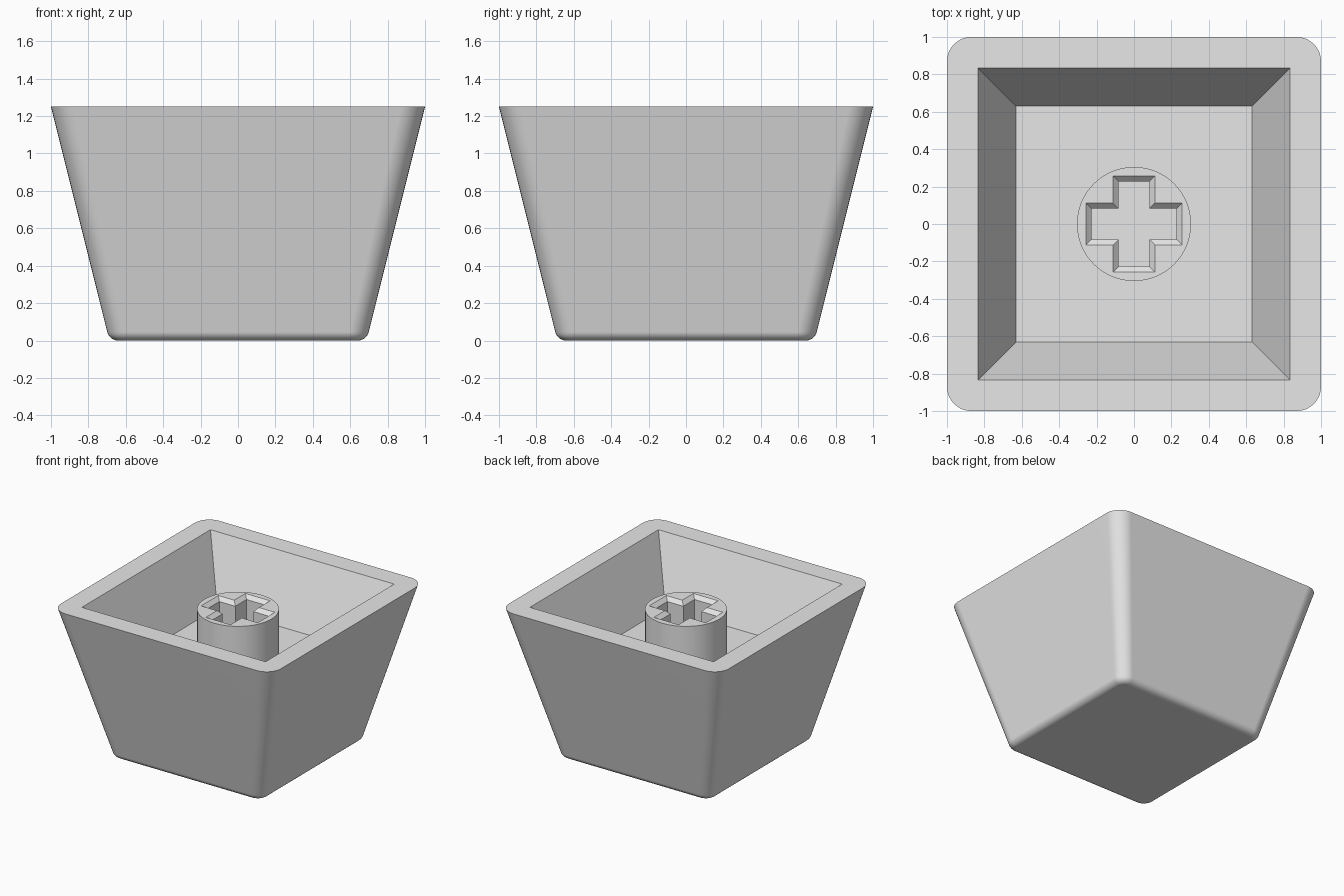
import bpy, bmesh, math

if "Cube" in bpy.data.objects:
    bpy.data.objects.remove(bpy.data.objects["Cube"])

HEIGHT = 1.25
FLOOR = 0.74
STEM_TOP = 1.14

grey = bpy.data.materials.new("light_grey")
grey.diffuse_color = (0.8, 0.8, 0.8, 1)
grey.use_nodes = True
grey.node_tree.nodes["Principled BSDF"].inputs["Base Color"].default_value = grey.diffuse_color


def rounded_square(half, radius, z, seg=8):
    pts = []
    c = half - radius
    for k, (sx, sy) in enumerate([(1, 1), (-1, 1), (-1, -1), (1, -1)]):
        for i in range(seg + 1):
            a = math.radians(90 * (k + i / seg))
            pts.append((sx * c + radius * math.cos(a), sy * c + radius * math.sin(a), z))
    return pts


def cross(length, width, z):
    arm = [(length, -width), (length, width), (width, width)]
    pts = []
    for k in range(4):
        co, si = [(1, 0), (0, 1), (-1, 0), (0, -1)][k]
        pts += [(x * co - y * si, x * si + y * co, z) for x, y in arm]
    return pts


def circle(radius, z, n=64):
    return [(radius * math.cos(math.tau * i / n), radius * math.sin(math.tau * i / n), z)
            for i in range(n)]


def loft(bm, rings):
    """Join successive rings of equal point count; return the vertex rings."""
    loops = [[bm.verts.new(p) for p in ring] for ring in rings]
    for a, b in zip(loops, loops[1:]):
        n = len(a)
        for i in range(n):
            j = (i + 1) % n
            bm.faces.new((a[i], a[j], b[j], b[i]))
    return loops


def finish(bm, name):
    bmesh.ops.remove_doubles(bm, verts=bm.verts[:], dist=1e-4)
    bmesh.ops.recalc_face_normals(bm, faces=bm.faces[:])
    mesh = bpy.data.meshes.new(name)
    bm.to_mesh(mesh)
    bm.free()
    mesh.materials.append(grey)
    obj = bpy.data.objects.new(name, mesh)
    bpy.context.collection.objects.link(obj)
    bpy.ops.object.select_all(action='DESELECT')
    obj.select_set(True)
    bpy.context.view_layer.objects.active = obj
    bpy.ops.object.shade_smooth_by_angle(angle=math.radians(30))
    mod = obj.modifiers.new("even_shading", 'WEIGHTED_NORMAL')
    mod.keep_sharp = True
    return obj


# Cap shell: rounded base edge, flaring walls, flat rim, tapered square recess
bm = bmesh.new()
fillet = 0.06
centre = 0.6875 - 0.781 * fillet
rings = []
for i in range(7):
    a = math.radians(-90 + 76 * i / 6)
    half = centre + fillet * math.cos(a)
    rings.append(rounded_square(half, half - 0.60, fillet + fillet * math.sin(a)))
rings.append(rounded_square(1.0, 0.13, HEIGHT))
rings.append(rounded_square(0.835, 0, HEIGHT))   # zero radius gives sharp inner corners
rings.append(rounded_square(0.63, 0, FLOOR))
loops = loft(bm, rings)
bm.faces.new(loops[0][::-1])
bm.faces.new(loops[-1])
finish(bm, "cap_shell")

# Stem: round post with a chamfered cross socket
bm = bmesh.new()
post = loft(bm, [circle(0.305, FLOOR), circle(0.305, STEM_TOP)])
socket = loft(bm, [cross(0.257, 0.112, STEM_TOP),
                   cross(0.227, 0.082, STEM_TOP - 0.03),
                   cross(0.227, 0.082, FLOOR)])
edges = [bm.edges.get((r[i - 1], r[i])) for r in (post[1], socket[0]) for i in range(len(r))]
bmesh.ops.triangle_fill(bm, edges=edges, use_beauty=True, normal=(0, 0, 1))
finish(bm, "stem")
